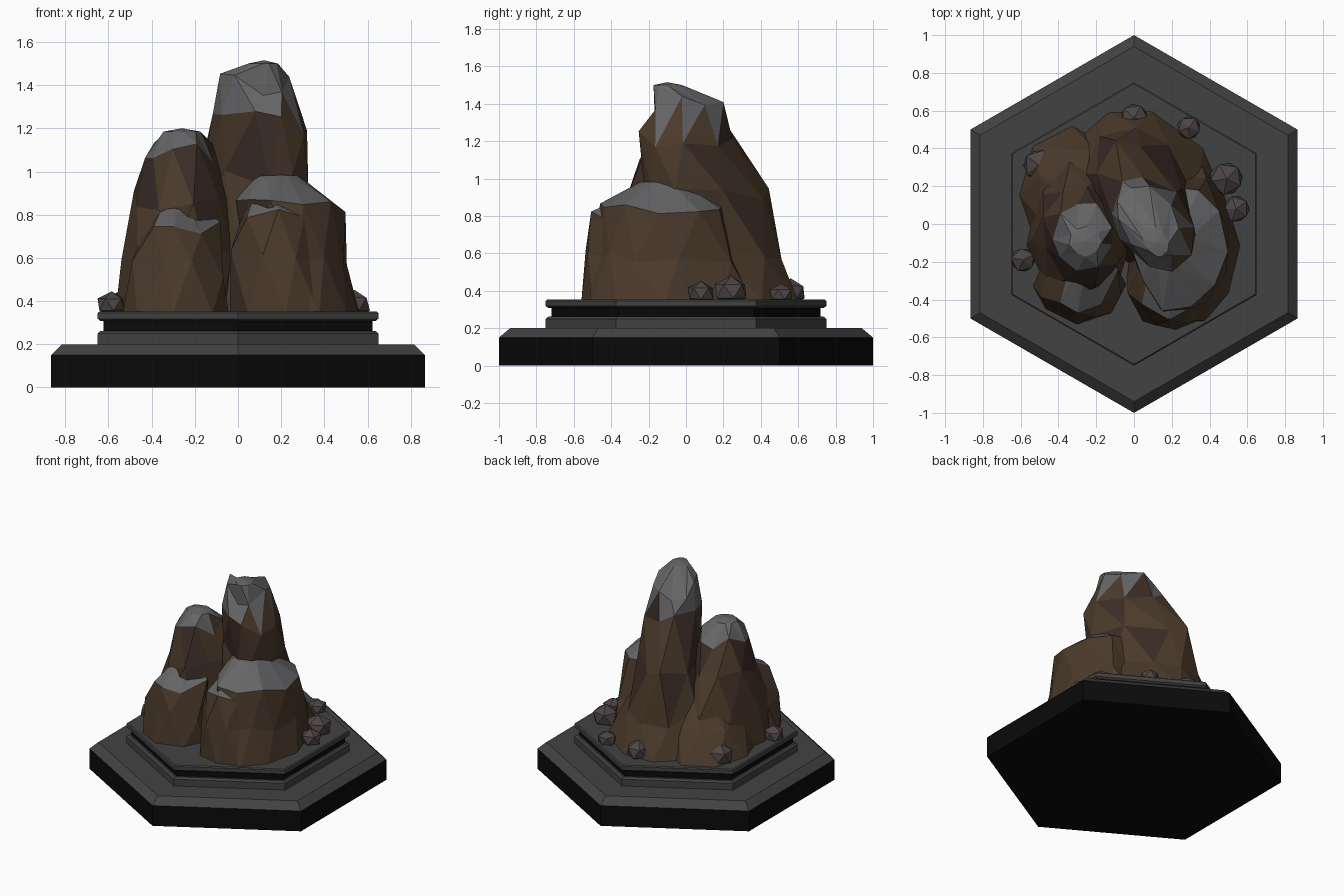
import bpy, bmesh, math, random

if "Cube" in bpy.data.objects:
    bpy.data.objects.remove(bpy.data.objects["Cube"])

random.seed(11)

def material(name, rgb):
    m = bpy.data.materials.new(name)
    m.diffuse_color = (*rgb, 1)
    m.use_nodes = True
    m.node_tree.nodes["Principled BSDF"].inputs["Base Color"].default_value = m.diffuse_color
    return m

stone_dark = material("dark_stone", (0.055, 0.055, 0.055))
stone_black = material("black_stone", (0.003, 0.003, 0.003))
rock_brown = material("brown_rock", (0.07, 0.042, 0.024))
rock_red = material("reddish_rock", (0.045, 0.026, 0.02))
rock_grey = material("grey_rock", (0.13, 0.13, 0.135))
pebble_mat = material("pebble_rock", (0.075, 0.06, 0.06))

def finish(bm, name, mats):
    bmesh.ops.recalc_face_normals(bm, faces=bm.faces)
    me = bpy.data.meshes.new(name)
    bm.to_mesh(me)
    bm.free()
    for m in mats:
        me.materials.append(m)
    ob = bpy.data.objects.new(name, me)
    bpy.context.collection.objects.link(ob)
    return ob

def hex_stack(name, profile, black_band):
    """Six-sided turned block from (radius, z) pairs; one band is black."""
    bm = bmesh.new()
    rings = [[bm.verts.new((r * math.cos(math.radians(30 + 60 * i)),
                            r * math.sin(math.radians(30 + 60 * i)), z))
              for i in range(6)] for r, z in profile]
    for k, (a, b) in enumerate(zip(rings, rings[1:])):
        for i in range(6):
            j = (i + 1) % 6
            f = bm.faces.new((a[i], a[j], b[j], b[i]))
            f.material_index = int(k == black_band)
    bm.faces.new(rings[0]).material_index = 1
    bm.faces.new(rings[-1])
    return finish(bm, name, [stone_dark, stone_black])

def boulder(name, levels, n=8, jitter=0.08, turn=0):
    """Faceted lump from (z, cx, cy, rx, ry) rings, each turned half a step."""
    bm = bmesh.new()
    rings = []
    ct, st = math.cos(math.radians(turn)), math.sin(math.radians(turn))
    for k, (z, cx, cy, rx, ry) in enumerate(levels):
        ring = []
        inner = 0 < k < len(levels) - 1
        for i in range(n):
            a = 2 * math.pi * (i + 0.5 * (k % 2) + random.uniform(-.2, .2)) / n
            s = 1.03 + random.uniform(-jitter, jitter)
            dz = random.uniform(-.06, .06) if inner else 0
            x, y = rx * s * math.cos(a), ry * s * math.sin(a)
            ring.append(bm.verts.new((cx + x * ct - y * st, cy + x * st + y * ct, z + dz)))
        rings.append(ring)
    for k, (a, b) in enumerate(zip(rings, rings[1:])):
        for i in range(n):
            j = (i + 1) % n
            if k % 2 == 0:
                bm.faces.new((a[i], a[j], b[i]))
                bm.faces.new((a[j], b[j], b[i]))
            else:
                bm.faces.new((a[i], b[j], b[i]))
                bm.faces.new((a[i], a[j], b[j]))
    bm.faces.new(rings[0])
    # low central peak closes the top
    z, cx, cy = levels[-1][:3]
    tip = bm.verts.new((cx, cy, z + 0.015))
    for i in range(n):
        bm.faces.new((rings[-1][i], rings[-1][(i + 1) % n], tip))
    return finish(bm, name, [rock_brown, rock_grey, rock_red])

# Plinth: wide chamfered slab and grooved upper step
hex_stack("base_slab", [(1, 0), (1, .15), (.94, .2)], 0)
hex_stack("upper_step", [(.75, .195), (.75, .25), (.735, .262), (.72, .262),
                         (.72, .308), (.735, .308), (.75, .318), (.75, .345), (.742, .352)], 3)

# Rock mass: a slanting main peak fused with overlapping lumps
rock = boulder("rock_formation", [
    (.34, .03, .2, .38, .41), (.62, .04, .15, .27, .39), (.95, .06, .09, .2, .36),
    (1.22, .1, 0, .19, .28), (1.4, .08, .02, .14, .2), (1.5, .12, -.1, .06, .08)],
    n=9, turn=32)
lumps = [
    ("left_peak", 9, [(.34, -.29, -.02, .26, .4), (.6, -.28, -.04, .24, .35),
                      (.86, -.27, -.06, .215, .27), (1.09, -.265, -.07, .15, .18),
                      (1.185, -.26, -.09, .08, .08)]),
    ("front_left_boulder", 8, [(.34, -.29, -.33, .23, .19), (.55, -.28, -.31, .21, .18),
                               (.71, -.28, -.27, .18, .2), (.87, -.28, -.16, .06, .08)]),
    ("right_mass", 10, [(.34, .27, -.1, .27, .43), (.58, .25, -.12, .25, .38),
                        (.82, .25, -.12, .24, .33), (.98, .18, -.12, .1, .13)]),
    ("front_right_boulder", 8, [(.34, .2, -.31, .25, .25), (.6, .19, -.31, .21, .22),
                                (.77, .18, -.3, .17, .21), (.93, .16, -.18, .07, .1)]),
    ("back_left_foot", 8, [(.34, -.33, .17, .26, .32), (.52, -.28, .14, .24, .27),
                           (.78, -.18, .06, .13, .16)]),
]
for name, n, levels in lumps:
    part = boulder(name, levels, n)
    mod = rock.modifiers.new("fuse", 'BOOLEAN')
    mod.operation, mod.solver, mod.object = 'UNION', 'EXACT', part
    bpy.context.view_layer.objects.active = rock
    bpy.ops.object.modifier_apply(modifier=mod.name)
    bpy.data.objects.remove(part)

# Weathered grey on the peaks and upward ledges, reddish patches higher up
for p in rock.data.polygons:
    c = p.center
    grey = c.z > 1.28 or (c.z > .75 and p.normal.z > .55) or (c.z > 1.1 and c.x < -.14)
    p.material_index = 1 if grey else 2 if c.z > .8 and random.random() < .5 else 0

# Loose pebbles around the foot
for k, (x, y, r) in enumerate([(-.5, .31, .095), (0, .56, .085), (.29, .51, .066),
                               (.49, .24, .095), (.54, .08, .075), (-.585, -.19, .07)]):
    bm = bmesh.new()
    bmesh.ops.create_icosphere(bm, subdivisions=1, radius=r)
    for v in bm.verts:
        v.co *= random.uniform(.95, 1.07)
        v.co.z *= .85
    ob = finish(bm, f"pebble_{k + 1}", [pebble_mat])
    ob.location = (x, y, .345 + r * .55)
    ob.rotation_euler.z = k * 1.1
